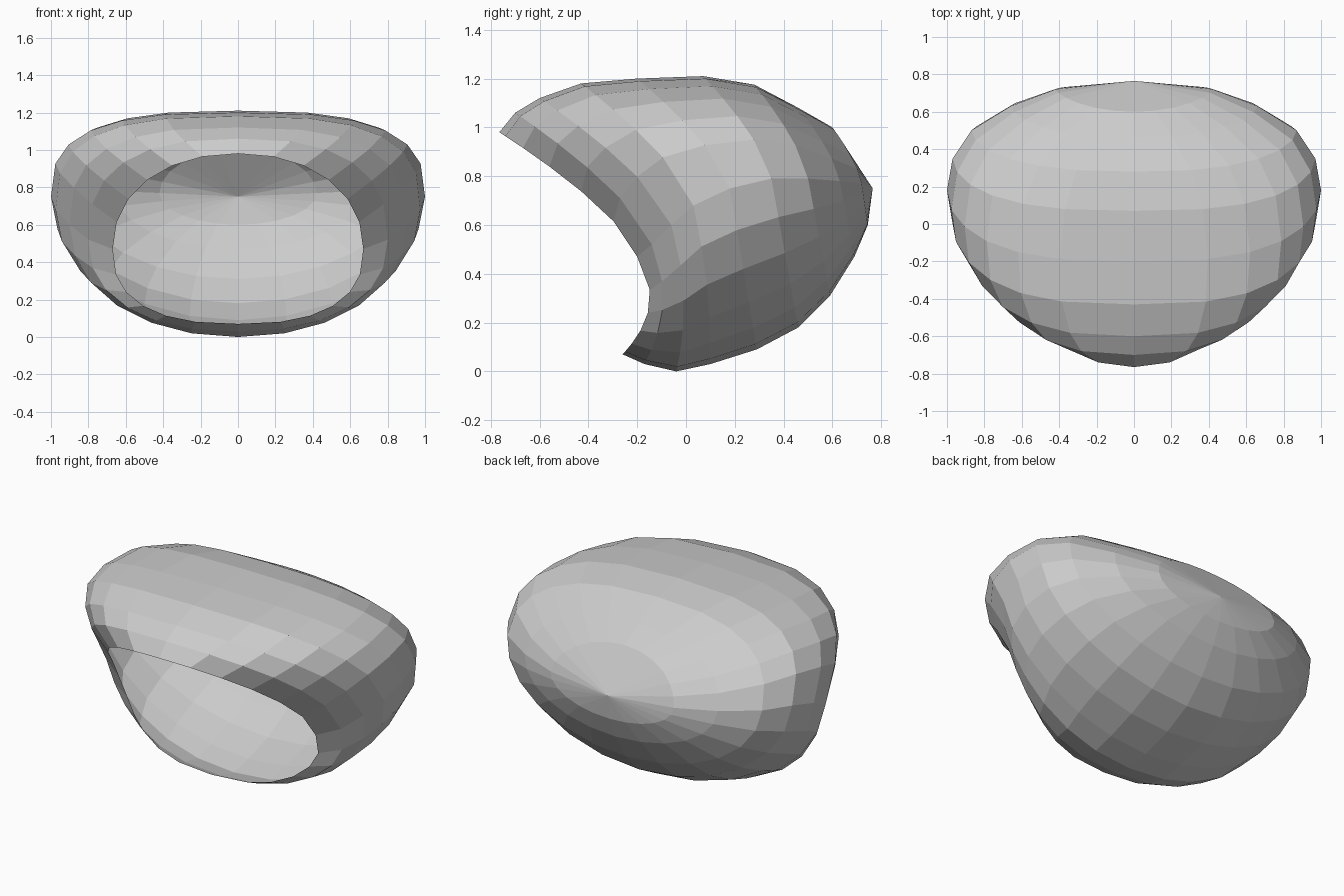
import bpy, bmesh
from math import sin, cos, pi

if "Cube" in bpy.data.objects:
    bpy.data.objects.remove(bpy.data.objects["Cube"])

SEGMENTS = 24

# rings from opening rim to back: top (y, z), widest side (x, y, z), bottom (y, z),
# roundness of upper and lower half
RINGS = [
    ((-.765, .98), (.67, -.20, .47), (-.26, .07), 2.15, 2.5),
    ((-.70, 1.06), (.80, -.14, .52), (-.17, .03), 2.6, 2.3),
    ((-.60, 1.12), (.90, -.06, .60), (-.04, .00), 2.8, 2.1),
    ((-.43, 1.18), (.975, .03, .68), (.10, .03), 2.9, 2.0),
    ((-.20, 1.20), (1.0, .18, .75), (.29, .09), 2.9, 2.0),
    ((.07, 1.21), (.97, .35, .79), (.46, .18), 2.8, 2.0),
    ((.28, 1.175), (.87, .50, .79), (.59, .31), 2.6, 2.0),
    ((.46, 1.08), (.66, .63, .78), (.69, .47), 2.3, 2.0),
    ((.60, 1.00), (.42, .72, .77), (.745, .60), 2.0, 2.0),
]
BACK_POLE = (0, .765, .75)


def ring_point(index, angle):
    top, side, bottom, n_up, n_low = RINGS[index]
    c, s = cos(angle), sin(angle)
    end, n = (top, n_up) if s >= 0 else (bottom, n_low)
    rise = abs(s) ** (2 / n)
    x = side[0] * abs(c) ** (2 / n) * (1 if c >= 0 else -1)
    z = side[2] + (end[1] - side[2]) * rise
    if s >= 0:
        y = side[1] + (end[0] - side[1]) * rise ** 1.4
    else:
        hump = .08 * max(0, 1 - index / 4)
        y = side[1] + (end[0] - side[1]) * rise + hump * 4 * rise * (1 - rise)
    return x, y, z


# open hooded shell, lofted ring by ring and closed at the back
bm = bmesh.new()
loops = [[bm.verts.new(ring_point(r, 2 * pi * k / SEGMENTS)) for k in range(SEGMENTS)]
         for r in range(len(RINGS))]
pole = bm.verts.new(BACK_POLE)
for k in range(SEGMENTS):
    j = (k + 1) % SEGMENTS
    for a, b in zip(loops, loops[1:]):
        bm.faces.new((a[k], a[j], b[j], b[k]))
    bm.faces.new((loops[-1][k], loops[-1][j], pole))
mesh = bpy.data.meshes.new("hooded_shell")
bm.to_mesh(mesh)
bm.free()
shell = bpy.data.objects.new("hooded_shell", mesh)
bpy.context.collection.objects.link(shell)
